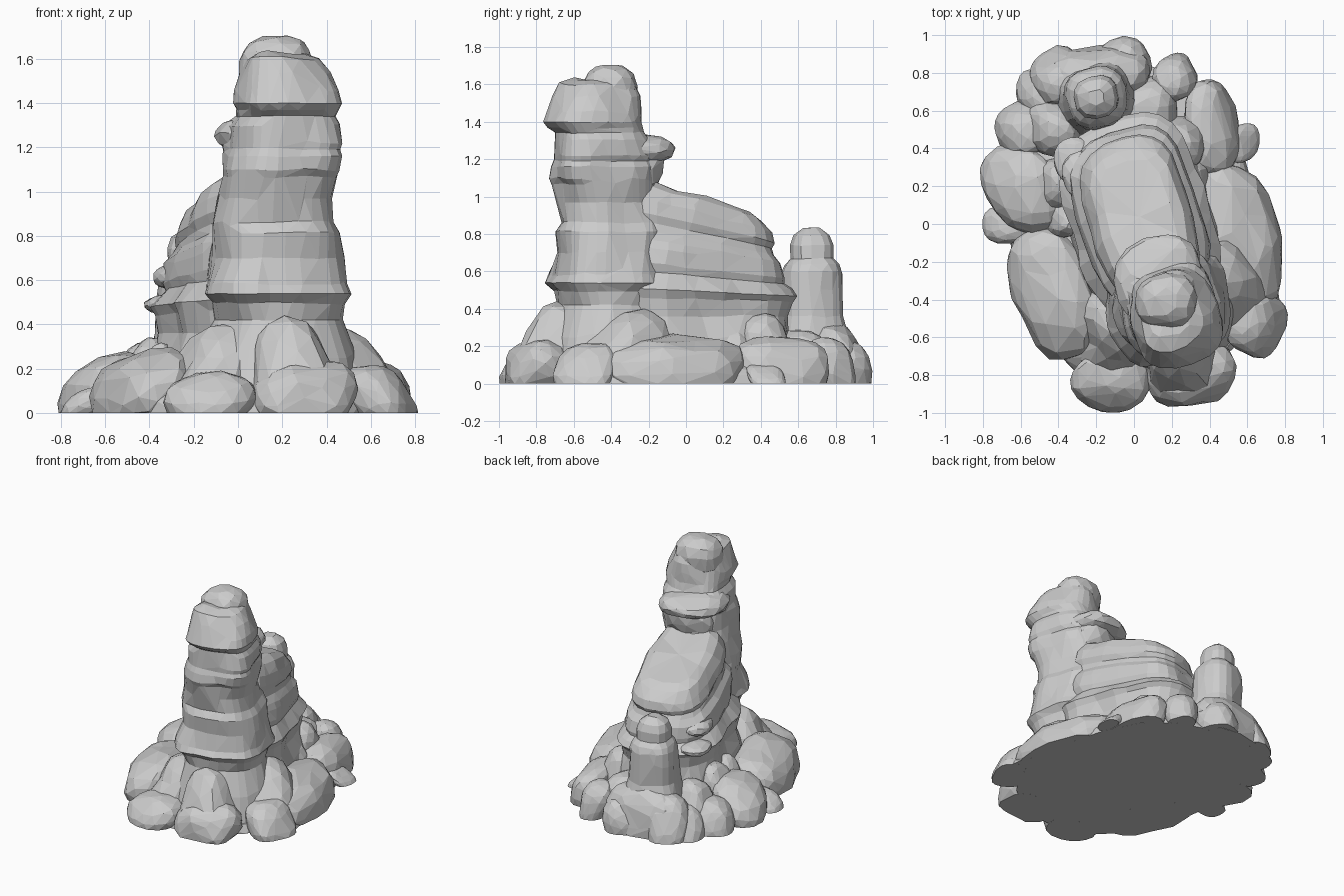
import bpy
import bmesh
from math import cos, sin, pi, radians
from mathutils import Matrix, Vector, noise

cube = bpy.data.objects.get("Cube")
if cube:
    bpy.data.objects.remove(cube)

stone = bpy.data.materials.new("grey stone")
stone.use_nodes = True
colour = (0.6, 0.6, 0.6, 1)
stone.diffuse_color = colour
stone.node_tree.nodes["Principled BSDF"].inputs["Base Color"].default_value = colour


def finish(name, bm, rough, seed, keep):
    """Weather the surface, cut it flat on the ground and thin it to uneven facets."""
    bm.normal_update()
    offset = Vector((seed * 3.7, seed * 1.3, seed * 2.1))
    moves = [v.normal * noise.noise(v.co * 5 + offset) * rough for v in bm.verts]
    for v, move in zip(bm.verts, moves):
        v.co += move
    cut = bmesh.ops.bisect_plane(bm, geom=bm.verts[:] + bm.edges[:] + bm.faces[:],
                                 plane_co=(0, 0, 0), plane_no=(0, 0, -1), clear_outer=True)
    rim = [e for e in cut["geom_cut"] if isinstance(e, bmesh.types.BMEdge)]
    if rim:
        bmesh.ops.holes_fill(bm, edges=rim)
    bmesh.ops.recalc_face_normals(bm, faces=bm.faces)
    mesh = bpy.data.meshes.new(name)
    bm.to_mesh(mesh)
    bm.free()
    mesh.materials.append(stone)
    obj = bpy.data.objects.new(name, mesh)
    bpy.context.collection.objects.link(obj)
    thin = obj.modifiers.new("uneven facets", 'DECIMATE')
    thin.ratio = keep


def boulder(name, centre, size, turn=0, power=2.5, rough=0.04, lean=(0, 0), seed=1):
    """Rounded block; lean shifts the top sideways."""
    bm = bmesh.new()
    bmesh.ops.create_icosphere(bm, subdivisions=3, radius=1)
    spin = Matrix.Rotation(radians(turn), 3, 'Z')
    for v in bm.verts:
        d = v.co / sum(abs(c) ** power for c in v.co) ** (1 / power)
        p = spin @ Vector(d[i] * size[i] for i in range(3))
        p += Vector((lean[0] * d.z, lean[1] * d.z, 0))
        v.co = p + Vector(centre)
    finish(name, bm, rough, seed, 0.4)


def strata(name, layers, turn, power, rough=0.03, seed=1, sides=40):
    """Stack of rounded-square rings: z, centre x, centre y, half width, half depth, slope."""
    bm = bmesh.new()
    spin = Matrix.Rotation(radians(turn), 3, 'Z')
    rings = []
    for z, cx, cy, w, d, slope in layers:
        ring = []
        for i in range(sides):
            a = 2 * pi * i / sides
            r = (abs(cos(a)) ** power + abs(sin(a)) ** power) ** (-1 / power)
            p = Vector((w * r * cos(a), d * r * sin(a), 0))
            p.z = z + slope * p.y
            ring.append(bm.verts.new(spin @ p + Vector((cx, cy, 0))))
        rings.append(ring)
    for low, high in zip(rings, rings[1:]):
        for i in range(sides):
            j = (i + 1) % sides
            bm.faces.new((low[i], low[j], high[j], high[i]))
    bm.faces.new(rings[0][::-1])
    bmesh.ops.poke(bm, faces=[bm.faces.new(rings[-1])])
    finish(name, bm, rough, seed, 0.55)


# Tall tower with banded ledges: z, min x, max x, min y, max y
tower = [(-.02, -.22, .58, -.8, -.05), (.25, -.17, .53, -.74, -.08), (.42, -.11, .46, -.68, -.1),
         (.5, -.13, .46, -.7, -.1), (.54, -.16, .5, -.74, -.09), (.58, -.15, .48, -.72, -.1),
         (.7, -.12, .46, -.7, -.12), (.81, -.11, .45, -.69, -.13), (.86, -.11, .42, -.66, -.14),
         (.97, -.09, .41, -.68, -.15), (1.07, -.08, .43, -.7, -.16), (1.1, -.08, .44, -.72, -.16),
         (1.16, -.07, .45, -.72, -.17), (1.19, -.06, .44, -.715, -.18), (1.22, -.06, .45, -.72, -.17),
         (1.3, -.05, .44, -.72, -.19), (1.34, -.01, .42, -.71, -.22), (1.37, -.01, .43, -.74, -.23),
         (1.4, -.02, .45, -.76, -.24), (1.45, -.01, .44, -.74, -.25), (1.53, .01, .4, -.71, -.27),
         (1.6, .02, .36, -.67, -.3), (1.64, .06, .3, -.6, -.36)]
strata("tower", [(z, (a + b) / 2, (c + d) / 2, (b - a) / 2 * .97, (d - c) / 2 * .97, 0)
                 for z, a, b, c, d in tower], 14, 2.8, .04, 2)
boulder("tower_knob", (.17, -.41, 1.56), (.17, .15, .15), rough=.02, seed=3)
boulder("tower_back_ledge", (.14, -.29, 1.25), (.24, .23, .09), 14, 2.1, .03, seed=4)
boulder("tower_ledge_support", (.15, -.3, 1.12), (.2, .17, .16), 14, 2.5, .03, (0, .05), 5)

# Long layered ridge behind the tower: z, half width, half length
ridge = [(-.02, .42, .55), (.25, .37, .5), (.36, .34, .48), (.45, .35, .5), (.49, .37, .52),
         (.53, .34, .5), (.57, .31, .46), (.61, .32, .465), (.68, .31, .46), (.72, .3, .45),
         (.76, .27, .42), (.8, .26, .4), (.84, .27, .41), (.9, .255, .4), (.93, .24, .38),
         (.97, .22, .35), (1, .17, .3)]
strata("ridge", [(z, .03, .04, w, d, -.3 * max(0, z - .4) / .6) for z, w, d in ridge],
       16, 3.6, .03, 6)
boulder("ridge_lower_outcrop", (-.31, .33, .49), (.12, .13, .05), 16, 2.2, .02, seed=12)
boulder("ridge_upper_outcrop", (-.26, .25, .61), (.11, .14, .06), 16, 2.2, .02, seed=13)

# Small spire at the back
spire = [(-.02, .26, .23), (.25, .2, .19), (.36, .165, .165), (.5, .16, .17), (.6, .16, .165),
         (.64, .145, .15), (.67, .12, .115), (.74, .115, .11), (.79, .095, .09), (.83, .04, .04)]
strata("back_spire", [(z, -.2, .67, w, d, 0) for z, w, d in spire], 10, 2.6, .025, 7, 24)

# Sloping buttresses around the tower foot
boulder("left_buttress", (.51, -.34, .1), (.22, .25, .3), 20, 2.2, .04, (-.13, .07), 8)
boulder("right_buttress", (-.14, -.57, .08), (.19, .23, .32), 15, 2.3, .04, (.1, .08), 9)
boulder("front_rock", (.25, -.72, .13), (.19, .2, .28), 0, 2.5, .04, (-.02, .07), 10)
boulder("front_foot", (.3, -.8, .08), (.22, .17, .16), 15, 2.5, .04, (0, .03), 11)

# Ring of boulders: x, y, half sizes, height, turn
ring = [(-.43, -.37, .2, .35, .28, 18), (-.13, -.83, .2, .145, .19, 0),
        (.64, -.53, .14, .17, .22, -15), (.56, -.06, .2, .39, .25, 14),
        (.41, .51, .13, .26, .26, 8), (.56, .43, .07, .1, .12, 0),
        (.22, .78, .11, .11, .24, 20), (.27, .43, .11, .14, .37, 0),
        (.34, .26, .09, .1, .32, 0), (-.6, .5, .13, .13, .22, 20),
        (-.59, .18, .18, .24, .26, 25), (-.67, 0, .1, .1, .13, 0),
        (-.43, .52, .14, .15, .33, 0), (-.43, .22, .1, .12, .34, 0),
        (-.38, .02, .08, .09, .33, 0), (-.5, .7, .11, .12, .22, 0),
        (-.4, .79, .15, .12, .3, 30), (-.2, .79, .27, .14, .34, 5),
        (-.06, .84, .14, .14, .25, 30), (.06, .62, .17, .16, .3, 0)]
for n, (x, y, w, d, h, turn) in enumerate(ring):
    boulder(f"boulder_{n + 1}", (x, y, h * .36), (w, d, h * .64), turn, 2.5, .03,
            (-x * .1, -y * .06), n + 20)

# Low mound closing the gaps between the boulders
boulder("ground_mound", (0, -.02, 0), (.67, .87, .2), 10, 2.2, .02, seed=50)
